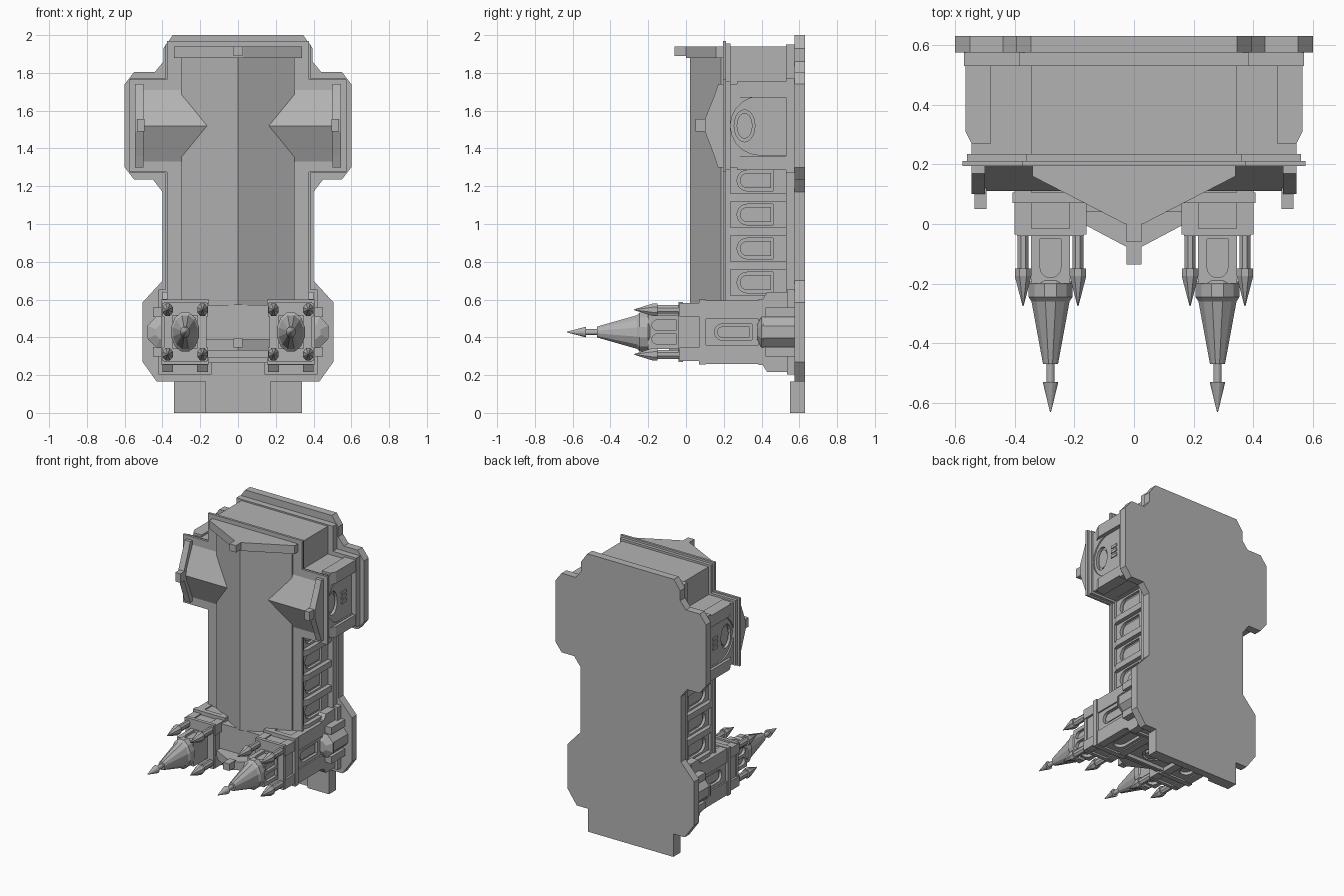
import bpy, bmesh, math

cube = bpy.data.objects.get("Cube")
if cube:
    bpy.data.objects.remove(cube, do_unlink=True)


def material(name, value):
    m = bpy.data.materials.new(name)
    m.use_nodes = True
    colour = (value, value, value, 1)
    m.diffuse_color = colour
    m.node_tree.nodes["Principled BSDF"].inputs["Base Color"].default_value = colour
    return m


STONE = material("grey stone", 0.45)


def rings_to_object(name, rings, mirror):
    """Skin a list of matching closed rings and cap both ends."""
    bm = bmesh.new()
    loops = [[bm.verts.new(p) for p in r] for r in rings]
    n = len(loops[0])
    for a, b in zip(loops, loops[1:]):
        for i in range(n):
            j = (i + 1) % n
            bm.faces.new((a[i], a[j], b[j], b[i]))
    bm.faces.new(loops[0])
    bm.faces.new(loops[-1])
    bmesh.ops.recalc_face_normals(bm, faces=bm.faces)
    mesh = bpy.data.meshes.new(name)
    bm.to_mesh(mesh)
    bm.free()
    mesh.materials.append(STONE)
    obj = bpy.data.objects.new(name, mesh)
    bpy.context.scene.collection.objects.link(obj)
    if mirror:
        obj.modifiers.new("Mirror", 'MIRROR')
    return obj


def prism(name, pts, axis, a, b, mirror=True):
    place = {'x': lambda p, t: (t, p[0], p[1]),
             'y': lambda p, t: (p[0], t, p[1]),
             'z': lambda p, t: (p[0], p[1], t)}[axis]
    return rings_to_object(name, [[place(p, t) for p in pts] for t in (a, b)], mirror)


def box(name, x0, x1, y0, y1, z0, z1, mirror=True):
    return prism(name, [(x0, z0), (x1, z0), (x1, z1), (x0, z1)], 'y', y0, y1, mirror)


def spire(name, cx, cz, sections, sides=8):
    """Turned shape along y; each section is (y, x radius, z radius)."""
    rings = []
    for y, rx, rz in sections:
        angles = [2 * math.pi * (i + 0.5) / sides for i in range(sides)]
        rings.append([(cx + rx * math.cos(t), y, cz + rz * math.sin(t)) for t in angles])
    return rings_to_object(name, rings, True)


def arch(top, foot, c, r):
    """Round-headed opening, head towards -y, as (along y, across)."""
    curve = [math.pi * i / 10 for i in range(11)]
    return [(top + r - r * math.sin(t), c - r * math.cos(t)) for t in curve] + [(foot, c + r), (foot, c - r)]


def ellipse(cy, cz, ry, rz, n=20):
    return [(cy + ry * math.cos(2 * math.pi * i / n), cz + rz * math.sin(2 * math.pi * i / n)) for i in range(n)]


def swap(pts):
    return [(b, a) for a, b in pts]


def cut(obj, pts, axis, a, b):
    cutter = prism("cutter", pts, axis, a, b, False)
    cutter.hide_render = True
    mod = obj.modifiers.new("Opening", 'BOOLEAN')
    mod.operation = 'DIFFERENCE'
    mod.solver = 'EXACT'
    mod.object = cutter
    bpy.context.view_layer.objects.active = obj
    bpy.ops.object.modifier_move_to_index(modifier=mod.name, index=0)
    bpy.ops.object.modifier_apply(modifier=mod.name)
    bpy.data.objects.remove(cutter, do_unlink=True)


# Base slab with chamfered outline
half = [(.34, .165), (.43, .165), (.505, .27), (.505, .585), (.4, .7), (.4, 1.17),
        (.45, 1.235), (.55, 1.235), (.6, 1.3), (.6, 1.74), (.55, 1.805), (.44, 1.805),
        (.395, 1.86), (.395, 1.93), (.345, 2)]
prism("base_slab", half + [(-x, z) for x, z in reversed(half)], 'y', .575, .63, False)
box("entrance_step", -.17, .17, .575, .63, 0, .166, False)
box("entrance_step_side", .17, .34, .55, .63, 0, .166)

# Nave with side windows and buttresses
nave = box("nave_wall", 0, .345, .2, .575, .4, 1.94)
for i in range(4):
    z = .69 + i * .18
    cut(nave, arch(.27, .46, z, .055), 'x', .325, .5)
    prism("nave_window_inner", arch(.285, .45, z, .04), 'x', .3, .333)
for i in range(5):
    z = .6 + i * .18
    prism("nave_buttress", [(.345, .225), (.36, .225), (.375, .27), (.375, .575), (.345, .575)],
          'z', z - .022, z + .022)
box("nave_plinth", 0, .385, .53, .575, .6, 1.95)
box("nave_cornice", 0, .375, .195, .212, .58, 1.97)
box("nave_moulding", 0, .362, .212, .235, .58, 1.955)
prism("nave_roof", [(-.3, .2), (-.3, .185), (0, .02), (.3, .185), (.3, .2)], 'z', .57, 1.89, False)
prism("rear_gable", [(-.34, .2), (-.34, .16), (-.03, 0), (.03, 0), (.34, .16), (.34, .2)],
      'z', 1.88, 1.94, False)
box("rear_gable_knob", -.025, .025, -.06, .02, 1.89, 1.94, False)

# Transepts
transept = box("transept_wall", .3, .545, .2, .575, 1.3, 1.74)
cut(transept, arch(.235, .53, 1.52, .155), 'x', .535, .6)
cut(transept, ellipse(.31, 1.52, .055, .085), 'x', .515, .6)
prism("rose_window", ellipse(.31, 1.52, .042, .068), 'x', .5, .525)
for dz in (-.035, 0, .035):
    box("transept_slot", .53, .542, .41, .465, 1.51 + dz, 1.53 + dz)
for z0, z1 in ((1.285, 1.36), (1.67, 1.755)):
    prism("transept_buttress", [(.48, .27), (.545, .27), (.565, .31), (.565, .575), (.48, .575)],
          'z', z0, z1)
box("transept_plinth", .3, .57, .53, .575, 1.27, 1.77)
box("transept_cornice", .3, .575, .195, .212, 1.275, 1.765)
box("transept_moulding", .3, .56, .212, .235, 1.285, 1.755)
rings_to_object("transept_roof",
                [[(x0, .2, 1.32), (x1, .11, 1.52), (x0, .2, 1.72)] for x0, x1 in ((.31, .15), (.53, .53))],
                True)
prism("transept_gable", [(.2, 1.3), (.17, 1.3), (.15, 1.36), (.1, 1.49), (.1, 1.555), (.15, 1.68),
                         (.17, 1.74), (.2, 1.74)], 'x', .5, .545)
box("transept_knob", .495, .535, .05, .12, 1.49, 1.555)

# Entrance front between the towers
front = box("front_wall", 0, .18, .04, .575, .29, .57)
cut(front, swap(arch(.36, .575, 0, .08)), 'z', .2, .32)
cut(front, ellipse(0, .2, .075, .075), 'z', .2, .31)
prism("front_rose_window", ellipse(0, .2, .055, .055), 'z', .285, .305, False)
box("front_balcony", 0, .18, .09, .11, .265, .3)
box("front_balcony_lower", 0, .18, .3, .32, .265, .3)
prism("front_gable", [(-.17, .06), (-.17, 0), (0, -.09), (.17, 0), (.17, .06)], 'z', .33, .39, False)
box("front_gable_knob", -.025, .025, -.135, -.06, .345, .395, False)

# Towers
TX, TZ = .28, .428
tower = box("tower_body", TX - .11, TX + .11, .07, .575, TZ - .16, TZ + .16)
cut(tower, arch(.15, .35, TZ, .043), 'x', .37, .5)
cut(tower, swap(arch(.15, .35, TX, .043)), 'z', .2, .29)
prism("tower_window_inner", arch(.165, .335, TZ, .03), 'x', .36, .38)
box("tower_upper", TX - .105, TX + .105, -.035, .08, TZ - .145, TZ + .145)
for name, y0, y1, dx, dz in (("tower_cornice", .07, .105, .127, .172),
                             ("tower_ledge", -.04, -.015, .112, .158),
                             ("tower_string_course", .385, .405, .12, .175),
                             ("tower_plinth", .535, .575, .14, .225)):
    box(name, TX - dx, TX + dx, y0, y1, TZ - dz, TZ + dz)

# Corner buttresses and pinnacles of each tower
for sx in (-1, 1):
    for sz in (-1, 1):
        x, z = TX + sx * .092, TZ + sz * .118
        box("tower_buttress", x - .028, x + .028, .08, .575, z - .05, z + .05)
        outer = TZ + sz * .15
        far = TZ + sz * .212
        prism("tower_buttress_foot", [(.39, outer), (.43, far), (.575, far), (.575, outer)],
              'x', x - .028, x + .028)
        box("pinnacle_base", x - .028, x + .028, -.035, .075, z - .035, z + .035)
        spire("pinnacle", x, z, [(-.03, .02, .026), (-.15, .02, .026), (-.15, .03, .036),
                                 (-.175, .03, .036), (-.275, .002, .002)])

# Belfries, spires and finials
belfry = box("belfry", TX - .066, TX + .066, -.2, -.03, TZ - .09, TZ + .09)
for dz in (-.037, .037):
    cut(belfry, arch(-.18, -.05, TZ + dz, .027), 'x', .325, .4)
cut(belfry, swap(arch(-.18, -.05, TX, .035)), 'z', .3, .36)
cut(belfry, swap(arch(-.18, -.05, TX, .035)), 'z', .5, .6)
spire("spire", TX, TZ, [(-.19, .068, .095), (-.2, .076, .108), (-.245, .076, .108), (-.26, .066, .092),
                        (-.47, .026, .03), (-.47, .014, .016), (-.53, .014, .016),
                        (-.53, .027, .029), (-.63, .002, .002)], 12)

# Polygonal side chapels against the towers
spire("side_chapel", .4, TZ, [(.575, .078, .085), (.41, .078, .085)])
spire("side_chapel_roof", .4, TZ, [(.41, .085, .09), (.4, .085, .09), (.375, .04, .04)])
for sz in (-1, 1):
    box("chapel_pier", .38, .45, .42, .575, TZ + sz * .105 - .025, TZ + sz * .105 + .025)
